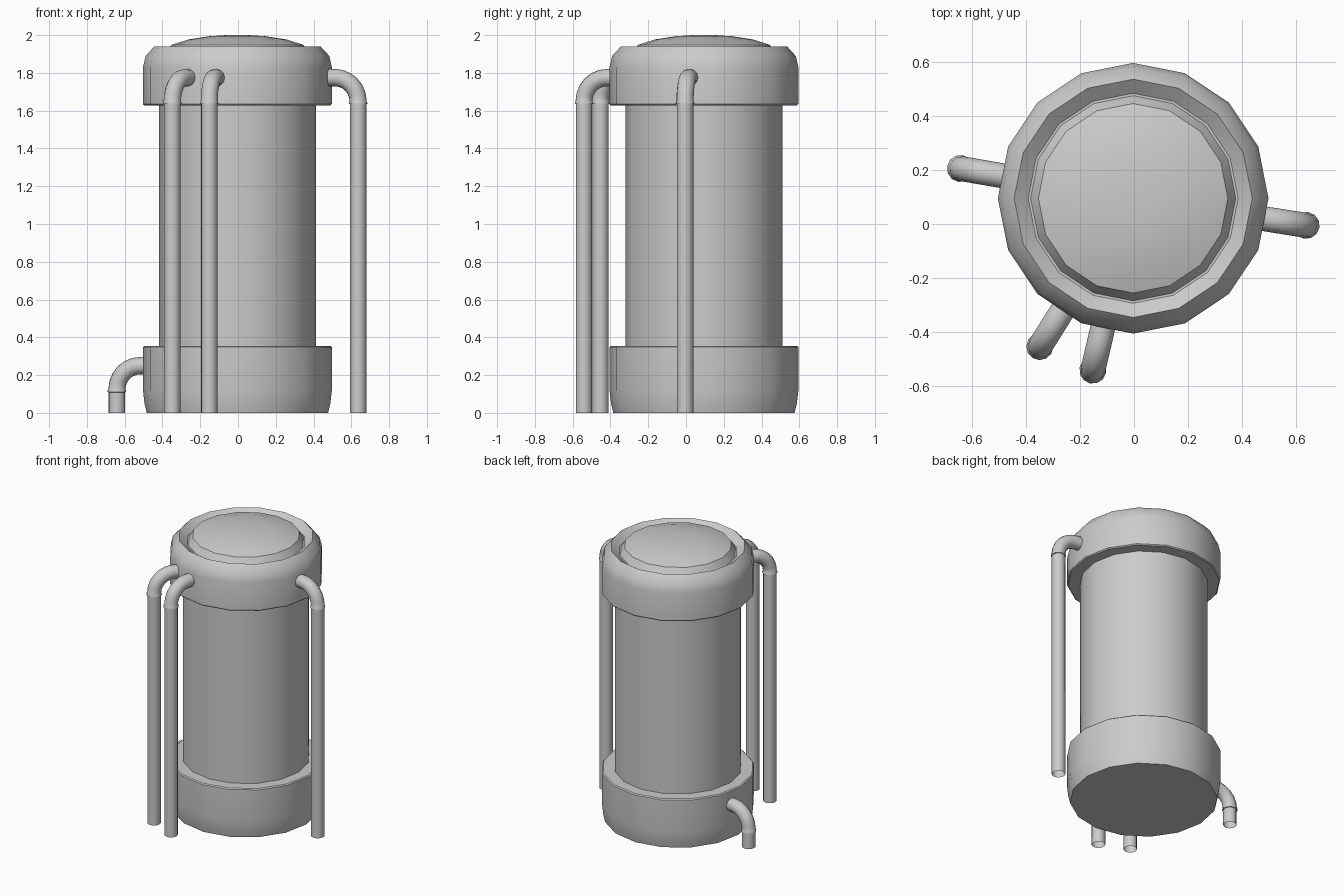
import bpy, bmesh
from math import sin, cos, pi, atan2, degrees, radians, hypot
from mathutils import Vector

if "Cube" in bpy.data.objects:
    bpy.data.objects.remove(bpy.data.objects["Cube"])

CENTRE = Vector((-0.003, 0.095, 0))
SIDES = 16


def finish(name, bm, angle=35):
    bmesh.ops.recalc_face_normals(bm, faces=bm.faces)
    mesh = bpy.data.meshes.new(name)
    bm.to_mesh(mesh)
    bm.free()
    ob = bpy.data.objects.new(name, mesh)
    bpy.context.collection.objects.link(ob)
    bpy.context.view_layer.objects.active = ob
    ob.select_set(True)
    bpy.ops.object.shade_smooth_by_angle(angle=radians(angle))
    ob.select_set(False)
    return ob


def skin(bm, rings):
    n = len(rings[0])
    for a, b in zip(rings, rings[1:]):
        for i in range(n):
            j = (i + 1) % n
            bm.faces.new((a[i], a[j], b[j], b[i]))


def lathe(name, profile):
    """Revolve (radius, z) points into a closed 16-sided solid."""
    bm = bmesh.new()
    rings = [[bm.verts.new(CENTRE + Vector((r * cos(2 * pi * i / SIDES), r * sin(2 * pi * i / SIDES), z)))
              for i in range(SIDES)] for r, z in profile]
    skin(bm, rings)
    bm.faces.new(rings[0])
    bm.faces.new(rings[-1])
    return finish(name, bm)


def pipe(name, x, y, top, bend=0.125, sides=12):
    """Pipe leaving the tank radially at height top and turning down to the floor."""
    foot = Vector((x, y, 0))
    out = foot - CENTRE
    reach = out.length
    out.normalize()
    # stations: distance from axis, height, tilt of the travel direction, tube radius
    stations = [(0.42, top, 0, 0.045)]
    for k in range(7):
        t = k * pi / 12
        stations.append((reach - bend + bend * sin(t), top - bend + bend * cos(t), t, 0.046))
    low = top - bend
    stations += [(reach, low - 0.008, pi / 2, 0.050), (reach, low - 0.015, pi / 2, 0.050),
                 (reach, low - 0.016, pi / 2, 0.044), (reach, 0, pi / 2, 0.044)]
    side = Vector((-out.y, out.x, 0))
    bm = bmesh.new()
    rings = []
    for d, z, t, r in stations:
        c = CENTRE + out * d + Vector((0, 0, z))
        up = out * sin(t) + Vector((0, 0, cos(t)))
        rings.append([bm.verts.new(c + side * (r * cos(2 * pi * i / sides)) + up * (r * sin(2 * pi * i / sides)))
                      for i in range(sides)])
    skin(bm, rings)
    return finish(name, bm, 40)


# Tank: base, column and cap with a grooved rim around a shallow dome
lathe("tank_base", [(0.48, 0), (0.492, 0.05), (0.5, 0.12), (0.5, 0.348), (0.493, 0.355), (0.40, 0.355)])
lathe("tank_column", [(0.415, 0.34), (0.415, 1.64)])
lathe("tank_cap", [(0.40, 1.628), (0.493, 1.628), (0.5, 1.635), (0.5, 1.83), (0.486, 1.89), (0.44, 1.94),
                   (0.388, 1.90), (0.365, 1.90)])
lathe("lid_dome", [(0.385, 1.89), (0.35, 1.948), (0.26, 1.977), (0.15, 1.994), (0.06, 2.0)])

# Pipes: three tall ones from the cap, one short one from the base
for name, x, y, top in (("tall_pipe_right", 0.636, -0.005, 1.775),
                        ("tall_pipe_front_left", -0.348, -0.453, 1.775),
                        ("tall_pipe_front", -0.152, -0.54, 1.775),
                        ("short_pipe_left", -0.641, 0.205, 0.25)):
    pipe(name, x, y, top)
